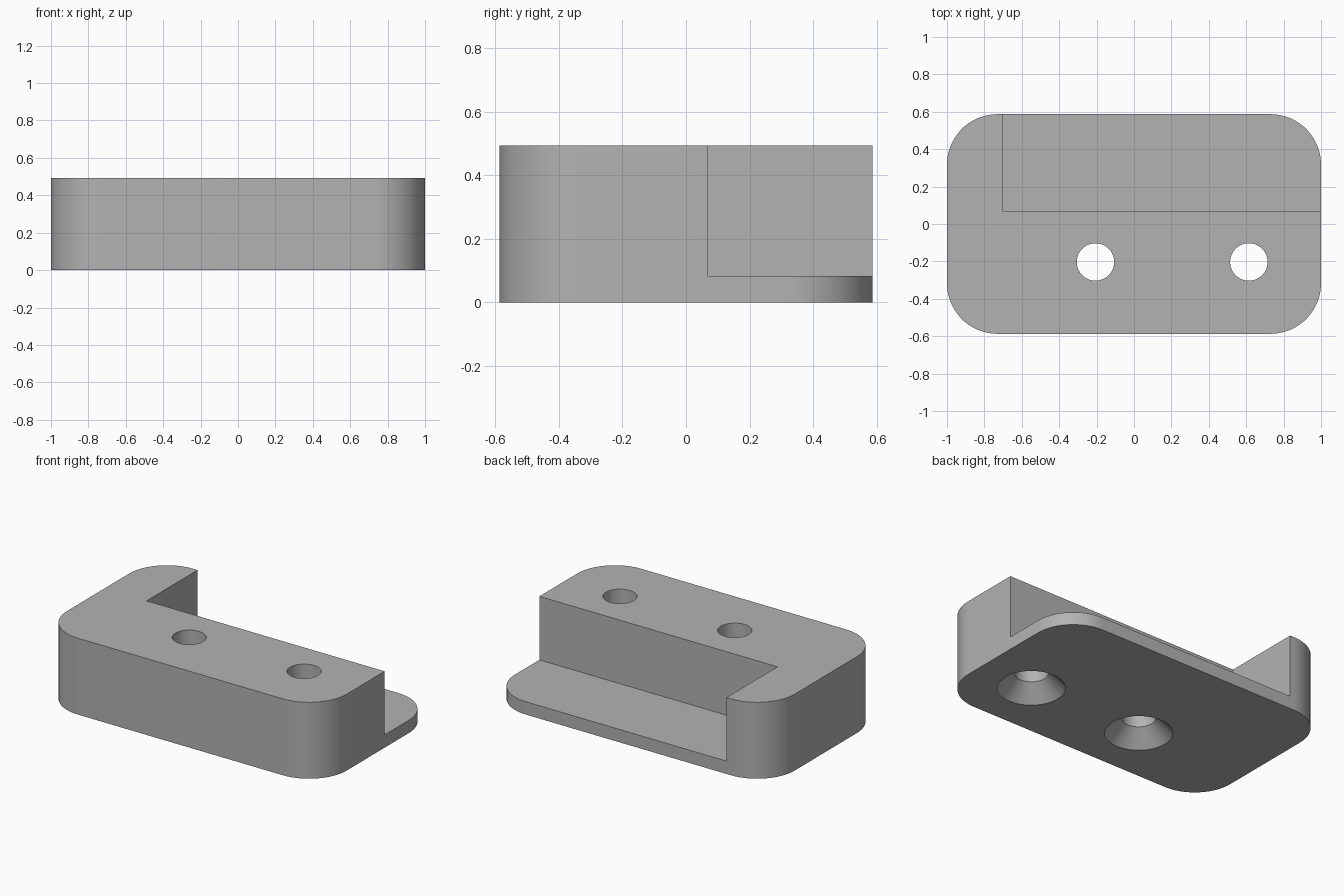
import bpy, bmesh, math

if "Cube" in bpy.data.objects:
    bpy.data.objects.remove(bpy.data.objects["Cube"])

W, D, H = 1.0, 0.587, 0.493      # half width, half depth, height
R = 0.27                         # corner radius


def make(name, bm):
    bmesh.ops.recalc_face_normals(bm, faces=bm.faces)
    me = bpy.data.meshes.new(name)
    bm.to_mesh(me)
    bm.free()
    ob = bpy.data.objects.new(name, me)
    bpy.context.collection.objects.link(ob)
    return ob


def extrude_profile(name, pts, z0, z1):
    bm = bmesh.new()
    face = bm.faces.new([bm.verts.new((x, y, z0)) for x, y in pts])
    top = bmesh.ops.extrude_face_region(bm, geom=[face])["geom"]
    verts = [v for v in top if isinstance(v, bmesh.types.BMVert)]
    bmesh.ops.translate(bm, verts=verts, vec=(0, 0, z1 - z0))
    return make(name, bm)


def revolve_cutter(name, x, y, profile, n=64):
    bm = bmesh.new()
    rings = [[bm.verts.new((x + r * math.cos(2 * math.pi * i / n),
                            y + r * math.sin(2 * math.pi * i / n), z))
              for i in range(n)] for r, z in profile]
    for a, b in zip(rings, rings[1:]):
        for i in range(n):
            j = (i + 1) % n
            bm.faces.new((a[i], a[j], b[j], b[i]))
    bm.faces.new(rings[0][::-1])
    bm.faces.new(rings[-1])
    return make(name, bm)


# Rounded block
outline = []
for k, (sx, sy) in enumerate([(1, 1), (-1, 1), (-1, -1), (1, -1)]):
    for i in range(17):
        a = math.pi / 2 * (k + i / 16)
        outline.append((sx * (W - R) + R * math.cos(a), sy * (D - R) + R * math.sin(a)))
block = extrude_profile("mounting_block", outline, 0, H)

# Corner step and two countersunk screw holes
cutters = [extrude_profile("step_cutter", [(-0.70, 0.067), (1.2, 0.067), (1.2, 0.8), (-0.70, 0.8)], 0.083, 0.7)]
for x in (-0.206, 0.614):
    cutters.append(revolve_cutter("screw_hole_cutter", x, -0.203,
                                  [(0.25, -0.05), (0.2, 0), (0.1, 0.1), (0.1, 0.7)]))

bpy.context.view_layer.objects.active = block
block.select_set(True)
for c in cutters:
    c.hide_render = True
    m = block.modifiers.new("cut", 'BOOLEAN')
    m.operation, m.solver, m.object = 'DIFFERENCE', 'EXACT', c
    bpy.ops.object.modifier_apply(modifier=m.name)
    bpy.data.objects.remove(c)

# Smooth corners and holes, crisp edges
bpy.ops.object.shade_smooth_by_angle(angle=math.radians(30))

grey = bpy.data.materials.new("plain_grey")
grey.diffuse_color = (0.45, 0.45, 0.45, 1)
grey.use_nodes = True
grey.node_tree.nodes["Principled BSDF"].inputs["Base Color"].default_value = grey.diffuse_color
block.data.materials.clear()
block.data.materials.append(grey)
